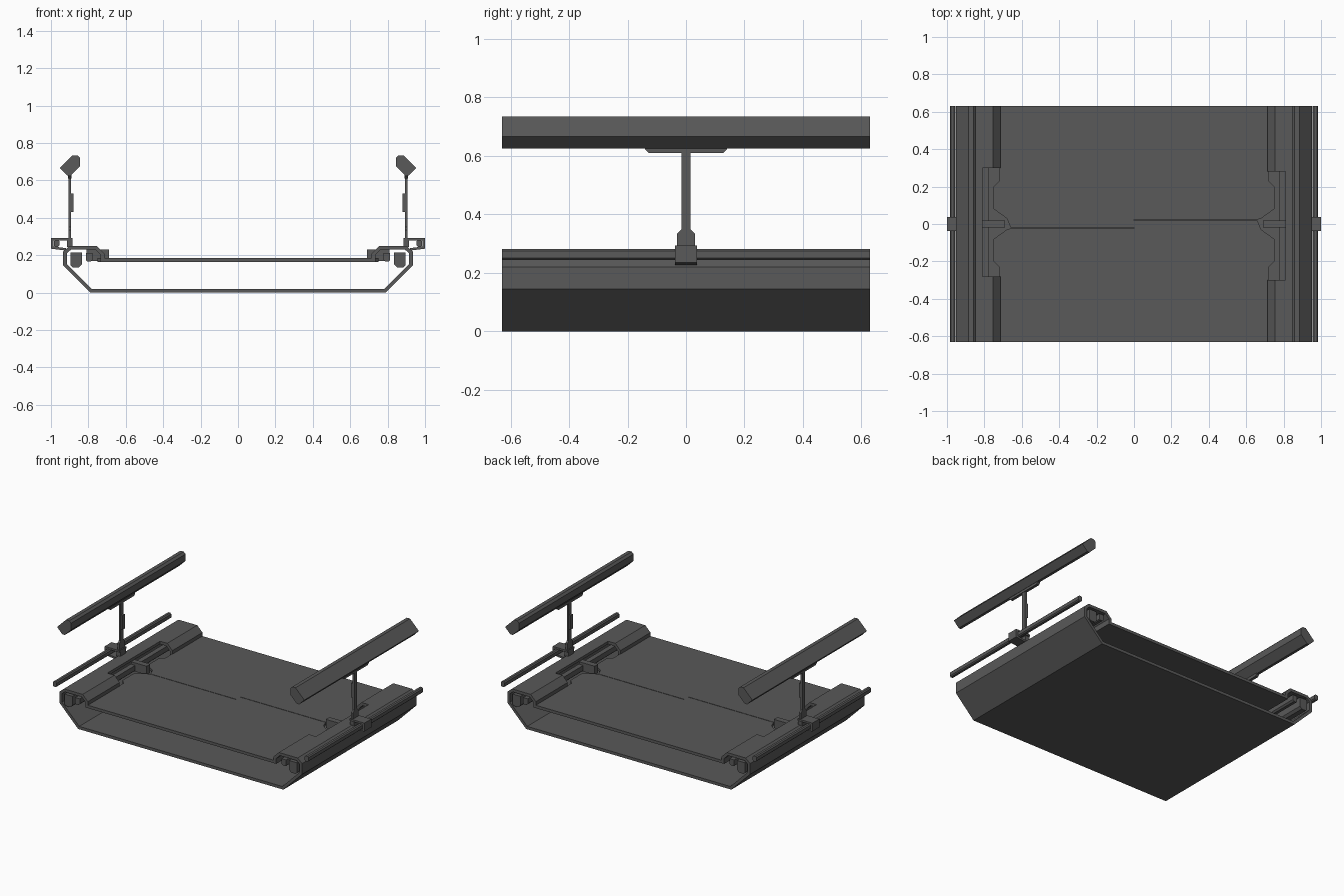
import bpy
import bmesh
from math import pi
from mathutils import Matrix, Vector

default_cube = bpy.data.objects.get("Cube")
if default_cube:
    bpy.data.objects.remove(default_cube)

GREY = (0.1, 0.1, 0.1, 1)
metal = bpy.data.materials.new("dark_grey_metal")
metal.use_nodes = True
metal.diffuse_color = GREY
metal.node_tree.nodes["Principled BSDF"].inputs["Base Color"].default_value = GREY

AXES = {
    "x": lambda point, along: (along, point[0], point[1]),
    "y": lambda point, along: (point[0], along, point[1]),
    "z": lambda point, along: (point[0], point[1], along),
}


def add_pair(names, outline, start, end, axis="y"):
    """Extrude an outline along an axis, then repeat it half a turn around z."""
    place = AXES[axis]
    bm = bmesh.new()
    face = bm.faces.new([bm.verts.new(place(point, start)) for point in outline])
    extruded = bmesh.ops.extrude_face_region(bm, geom=[face], use_keep_orig=True)
    moved = [item for item in extruded["geom"] if isinstance(item, bmesh.types.BMVert)]
    bmesh.ops.translate(bm, verts=moved, vec=place((0, 0), end - start))
    bmesh.ops.recalc_face_normals(bm, faces=bm.faces)
    mesh = bpy.data.meshes.new(names[0])
    bm.to_mesh(mesh)
    bm.free()
    mesh.materials.append(metal)
    for turn, name in enumerate(names):
        part = bpy.data.objects.new(name, mesh)
        part.rotation_euler.z = turn * pi
        bpy.context.collection.objects.link(part)


def sides(name):
    return "left_" + name, "right_" + name


def rectangle(centre, width, height, cuts=(0, 0, 0, 0), tilt=0):
    """Rectangle with its corners cut off, counter-clockwise from bottom left."""
    turn = Matrix.Rotation(tilt, 2)
    signs = ((-1, -1), (1, -1), (1, 1), (-1, 1))
    corners = [Vector((sx * width / 2, sy * height / 2)) for sx, sy in signs]
    outline = []
    for i, (corner, cut) in enumerate(zip(corners, cuts)):
        before = (corners[i - 1] - corner).normalized() * cut
        after = (corners[(i + 1) % len(corners)] - corner).normalized() * cut
        outline += [corner + before, corner + after] if cut else [corner]
    return [turn @ point + Vector(centre) for point in outline]


def bent_plate(path, thickness):
    """Thicken a bent line towards its left with mitred corners."""
    path = [Vector(point) for point in path]
    normals = []
    for first, second in zip(path, path[1:]):
        run = (second - first).normalized()
        normals.append(Vector((-run.y, run.x)))
    before = normals[:1] + normals
    after = normals + normals[-1:]
    inner = [point + (m + n) * thickness / (1 + m.dot(n))
             for point, m, n in zip(path, before, after)]
    return path + inner[::-1]


LENGTH = 0.63      # half length of the hull
WALL = 0.02        # plate thickness
SIDE_TOP = 0.25    # height of the side decks
DECK = 0.165       # underside of the main deck
LIP = 0.81         # inner edge of the side decks
POST = 0.9         # distance of the posts from the centre

# Hull: one bent plate from the centre line up to the side deck
hull = [(0, 0), (0.79, 0), (0.935, 0.145), (0.935, 0.22), (0.9, SIDE_TOP), (LIP, SIDE_TOP)]
add_pair(sides("hull_shell"), bent_plate(hull, WALL), -LENGTH, LENGTH)

# Sloping lips beside the deck, interrupted by a recess
lip = [(LIP, SIDE_TOP), (0.755, SIDE_TOP), (0.715, 0.21), (0.715, DECK)]
add_pair(sides("first_lip"), bent_plate(lip, WALL), -LENGTH, -0.3)
add_pair(sides("second_lip"), bent_plate(lip, WALL), 0.28, LENGTH)

# Deck: two stepped panels with tabs reaching into the recesses
edge = [(0.72, -LENGTH), (0.72, -0.23), (0.75, -0.2), (0.75, -0.08), (0.68, -0.03)]
seam = [(0.66, WALL), (0, WALL), (0, -0.024), (-0.66, -0.024)]
far_edge = [(-x, y) for x, y in reversed(edge)]
add_pair(("front_deck_panel", "back_deck_panel"), edge + seam + far_edge,
         DECK, DECK + WALL, "z")

# Hinge blocks in the recesses
add_pair(sides("hinge_block"), rectangle((0.75, 0.2), 0.12, 0.06), -WALL, WALL)

# Conduits under the side decks
large = rectangle((0.865, 0.175), 0.06, 0.08, (0.015, 0.01, 0, 0))
small = rectangle((0.795, 0.19), 0.035, 0.045, (0.01, 0.005, 0, 0))
add_pair(sides("large_conduit"), large, -LENGTH, LENGTH)
add_pair(sides("small_conduit"), small, -LENGTH, LENGTH)

# Outer rails and the bent clamps that carry them
rail = rectangle((0.97, 0.263), 0.03, 0.037, [0.007] * 4)
add_pair(sides("outer_rail"), rail, -LENGTH, LENGTH)
clamp = [(0.92, 0.225), (1, 0.235), (1, 0.293), (0.885, 0.293)]
add_pair(sides("rail_clamp"), bent_plate(clamp, 0.013), -0.038, 0.038)
add_pair(sides("clamp_foot"), rectangle((POST, 0.265), 0.03, 0.04), -0.03, 0.03)

# Posts with a flared base and a small plate
flare = rectangle((0, 0.32), 0.06, 0.07, (0, 0, WALL, WALL))
stem = rectangle((0, 0.48), 0.03, 0.27)
for name, outline in (("post_base", flare), ("post_stem", stem)):
    add_pair(sides(name), outline, POST - 0.007, POST + 0.007, "x")
add_pair(sides("post_plate"), rectangle((0.887, 0.48), 0.014, 0.1), -0.012, 0.012)

# Long tilted bars, each held in a cradle
cradle = rectangle((0, 0.62), 0.28, WALL, (0.012, 0.012, 0, 0))
add_pair(sides("bar_cradle"), cradle, POST - 0.01, POST + 0.01, "x")
bar = rectangle((0.887, 0.682), 0.07, 0.114, (0.013, 0, 0.018, 0.033), pi / 4)
add_pair(sides("top_bar"), bar, -LENGTH, LENGTH)
